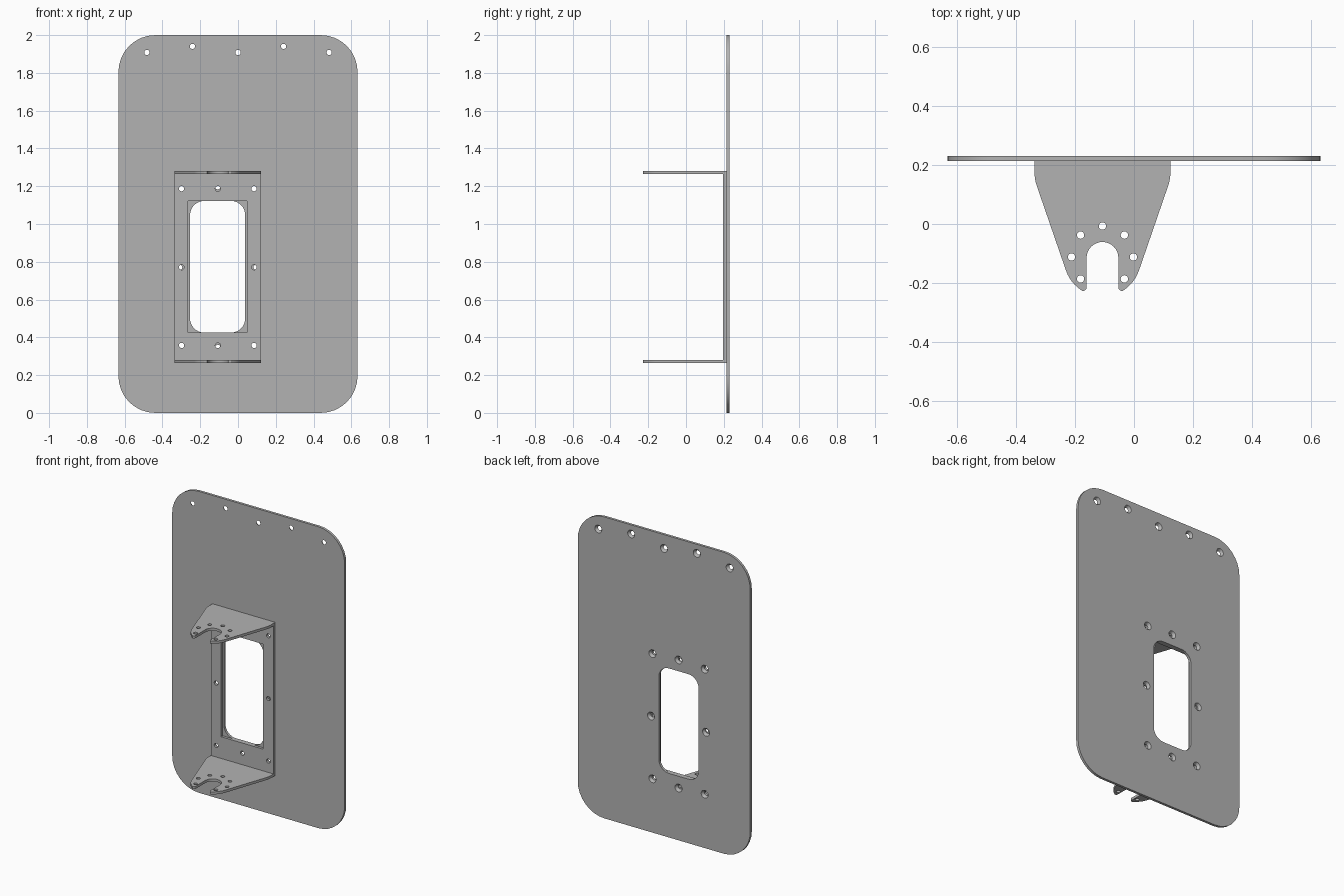
import bpy, bmesh
from math import cos, sin, radians

if "Cube" in bpy.data.objects:
    bpy.data.objects.remove(bpy.data.objects["Cube"], do_unlink=True)

grey = bpy.data.materials.new("steel grey")
grey.use_nodes = True
grey.diffuse_color = (0.45, 0.45, 0.45, 1)
grey.node_tree.nodes["Principled BSDF"].inputs["Base Color"].default_value = grey.diffuse_color

CX = -0.107  # centre line of the bracket


def arc(cx, cy, r, start, end, n):
    step = (end - start) / n
    return [(cx + r * cos(radians(start + i * step)),
             cy + r * sin(radians(start + i * step))) for i in range(n + 1)]


def circle(cx, cy, r):
    return arc(cx, cy, r, 0, 360, 16)[:-1]


def rounded_rect(x0, x1, y0, y1, r):
    return (arc(x1 - r, y1 - r, r, 0, 90, 8) + arc(x0 + r, y1 - r, r, 90, 180, 8)
            + arc(x0 + r, y0 + r, r, 180, 270, 8) + arc(x1 - r, y0 + r, r, 270, 360, 8))


def rect(x0, x1, y0, y1):
    return [(x0, y0), (x1, y0), (x1, y1), (x0, y1)]


def slab(name, loops, lo, hi, upright):
    """Sheet with holes; each loop is a pair of outlines, at depth lo and depth hi."""
    bm = bmesh.new()
    caps = ([], [])
    for pair in loops:
        rings = []
        for pts, d, cap in zip(pair, (lo, hi), caps):
            ring = [bm.verts.new((a, d, b) if upright else (a, b, d)) for a, b in pts]
            cap += [bm.edges.new((ring[i - 1], ring[i])) for i in range(len(ring))]
            rings.append(ring)
        p, q = rings
        for i in range(len(p)):
            bm.faces.new((p[i - 1], p[i], q[i], q[i - 1]))
    for cap in caps:
        bmesh.ops.triangle_fill(bm, edges=cap, use_beauty=True)
    bmesh.ops.recalc_face_normals(bm, faces=bm.faces[:])
    mesh = bpy.data.meshes.new(name)
    bm.to_mesh(mesh)
    bm.free()
    mesh.materials.append(grey)
    ob = bpy.data.objects.new(name, mesh)
    bpy.context.collection.objects.link(ob)
    bpy.ops.object.select_all(action="DESELECT")
    ob.select_set(True)
    bpy.context.view_layer.objects.active = ob
    bpy.ops.object.shade_smooth_by_angle(angle=radians(30))


def straight(pts):
    return (pts, pts)


def countersunk(x, z):
    return (circle(x, z, 0.014), circle(x, z, 0.026))


# Screw positions around the bracket: three columns by three rows, no centre
grid = [(i, j) for i in (-1, 0, 1) for j in (-1, 0, 1) if (i, j) != (0, 0)]
rows = {-1: 0.357, 0: 0.771, 1: 1.187}

# Large back plate with window and countersunk holes
loops = [straight(rounded_rect(-0.633, 0.633, 0, 2, 0.195)),
         straight(rounded_rect(-0.254, 0.038, 0.425, 1.122, 0.075))]
loops += [countersunk(0.241 * i, 1.94 if i % 2 else 1.908) for i in range(-2, 3)]
for i, j in grid:
    out = 0.01 if i * j == 0 else 0  # middle screws sit slightly further out
    loops.append(countersunk(CX + i * (0.192 + out), rows[j] + j * out))
slab("back_plate", loops, 0.214, 0.231, True)

# Bracket web with a square-cornered window
loops = [straight(rect(CX - 0.23, CX + 0.23, 0.281, 1.264)),
         straight(rect(-0.264, 0.047, 0.425, 1.122))]
loops += [straight(circle(CX + 0.192 * i, rows[j], 0.014)) for i, j in grid]
slab("bracket_web", loops, 0.197, 0.214, True)

# Tapered flanges with an open slot and a ring of holes
half = arc(0, -0.115, 0.054, 90, 0, 8)
half += arc(0.066, -0.215, 0.012, 180, 290, 5)
half += arc(0, -0.115, 0.131, -56, -19, 6)
half += [(0.222, 0.127), (0.227, 0.143), (0.23, 0.163), (0.23, 0.214)]
outline = [(CX + x, y) for x, y in half]
outline += [(CX - x, y) for x, y in reversed(half[1:])]
holes = [circle(*p, 0.0125) for p in arc(CX, -0.112, 0.105, -45, 225, 6)]
for name, z in (("lower_flange", 0.264), ("upper_flange", 1.264)):
    slab(name, [straight(outline)] + [straight(h) for h in holes], z, z + 0.017, False)
